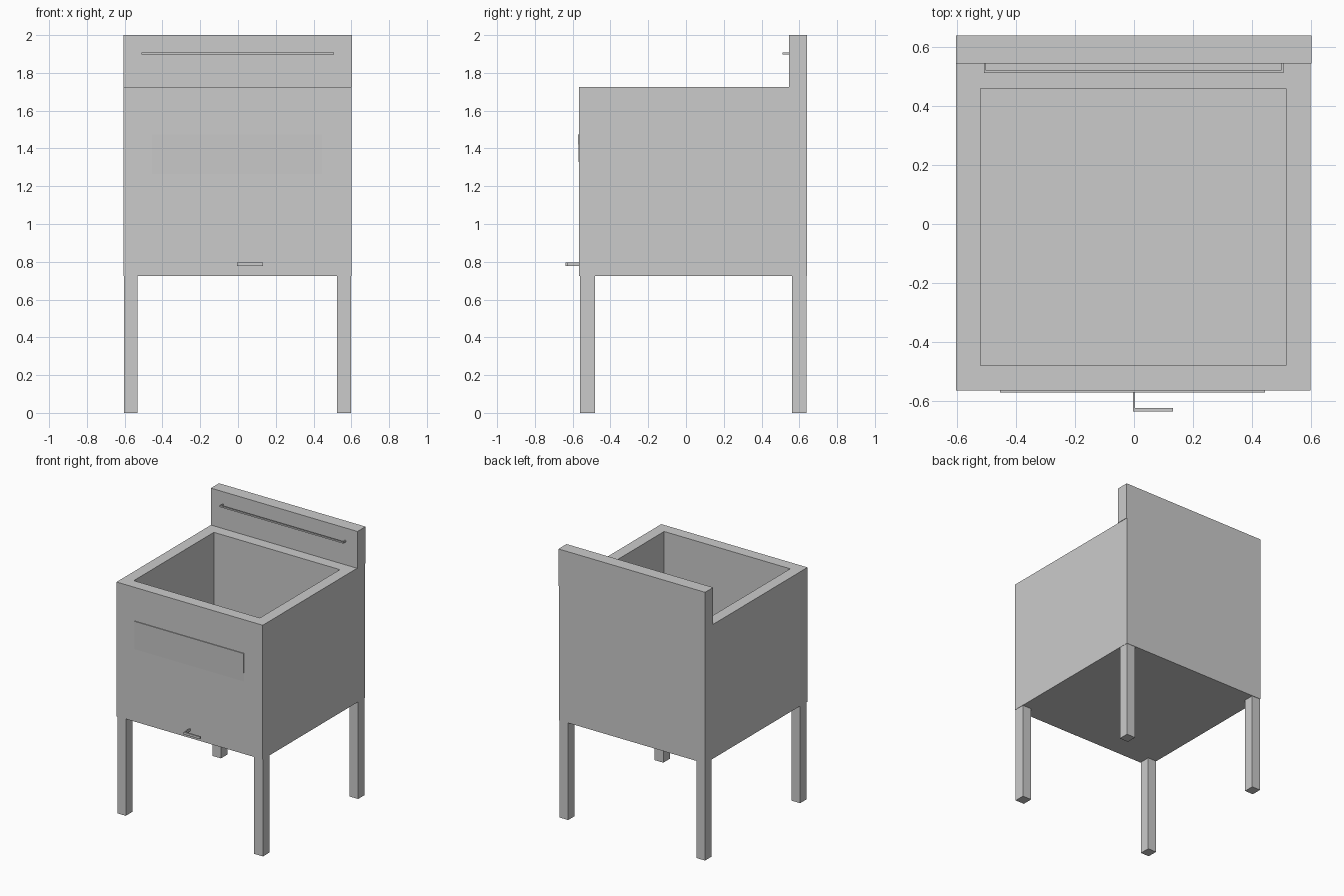
import bpy, bmesh

if "Cube" in bpy.data.objects:
    bpy.data.objects.remove(bpy.data.objects["Cube"])

X0, X1 = -0.605, 0.60


def finish(name, bm):
    bmesh.ops.recalc_face_normals(bm, faces=bm.faces[:])
    me = bpy.data.meshes.new(name)
    bm.to_mesh(me)
    bm.free()
    ob = bpy.data.objects.new(name, me)
    bpy.context.collection.objects.link(ob)
    return ob


def prism(name, pts, lo, hi, axis="z"):
    """Extrude a 2D outline: (x, y) along z, or (y, z) along x."""
    place = (lambda a, b: (a, b, lo)) if axis == "z" else (lambda a, b: (lo, a, b))
    bm = bmesh.new()
    face = bm.faces.new([bm.verts.new(place(*p)) for p in pts])
    ext = bmesh.ops.extrude_face_region(bm, geom=[face])["geom"]
    d = (0, 0, hi - lo) if axis == "z" else (hi - lo, 0, 0)
    bmesh.ops.translate(bm, vec=d, verts=[v for v in ext if isinstance(v, bmesh.types.BMVert)])
    return finish(name, bm)


def rect(x0, x1, y0, y1):
    return [(x0, y0), (x1, y0), (x1, y1), (x0, y1)]


# Basin: solid block with the top face inset and pushed down
body = prism("basin", rect(X0, X1, -0.566, 0.64), 0.725, 1.725)
bm = bmesh.new()
bm.from_mesh(body.data)
top = max(bm.faces, key=lambda f: f.calc_center_median().z)
bmesh.ops.inset_individual(bm, faces=[top], thickness=0.08)
for v in top.verts:
    v.co.x = -0.522 if v.co.x < 0 else 0.517
    v.co.y = -0.481 if v.co.y < 0 else 0.461
well = bmesh.ops.extrude_discrete_faces(bm, faces=[top])["faces"][0]
bmesh.ops.translate(bm, vec=(0, 0, -0.915), verts=well.verts[:])
bm.to_mesh(body.data)
bm.free()

# Backsplash standing on the rear rim
prism("backsplash", rect(X0, X1 + 0.003, 0.545, 0.64), 1.725, 2.0)

# Legs
for side, x0, x1 in (("left", -0.603, -0.533), ("right", 0.525, 0.598)):
    for end, y0, y1 in (("front", -0.56, -0.482), ("back", 0.56, 0.637)):
        prism(f"{end}_{side}_leg", rect(x0, x1, y0, y1), 0.0, 0.725)

# Towel rail: U-shaped bar on the backsplash
prism("towel_rail", [(-0.51, 0.546), (-0.51, 0.512), (0.508, 0.512), (0.508, 0.546),
                     (0.500, 0.546), (0.500, 0.522), (-0.502, 0.522), (-0.502, 0.546)],
      1.897, 1.908)

# Drain handle: L-shaped bar low on the front
prism("drain_handle", [(-0.004, -0.56), (-0.004, -0.637), (0.132, -0.637),
                       (0.132, -0.625), (0.004, -0.625), (0.004, -0.56)], 0.778, 0.795)

# Front panel: slightly tilted, its top edge standing proud of the basin
prism("front_panel", [(-0.565, 1.23), (-0.572, 1.475), (-0.565, 1.475)], -0.455, 0.445, "x")
